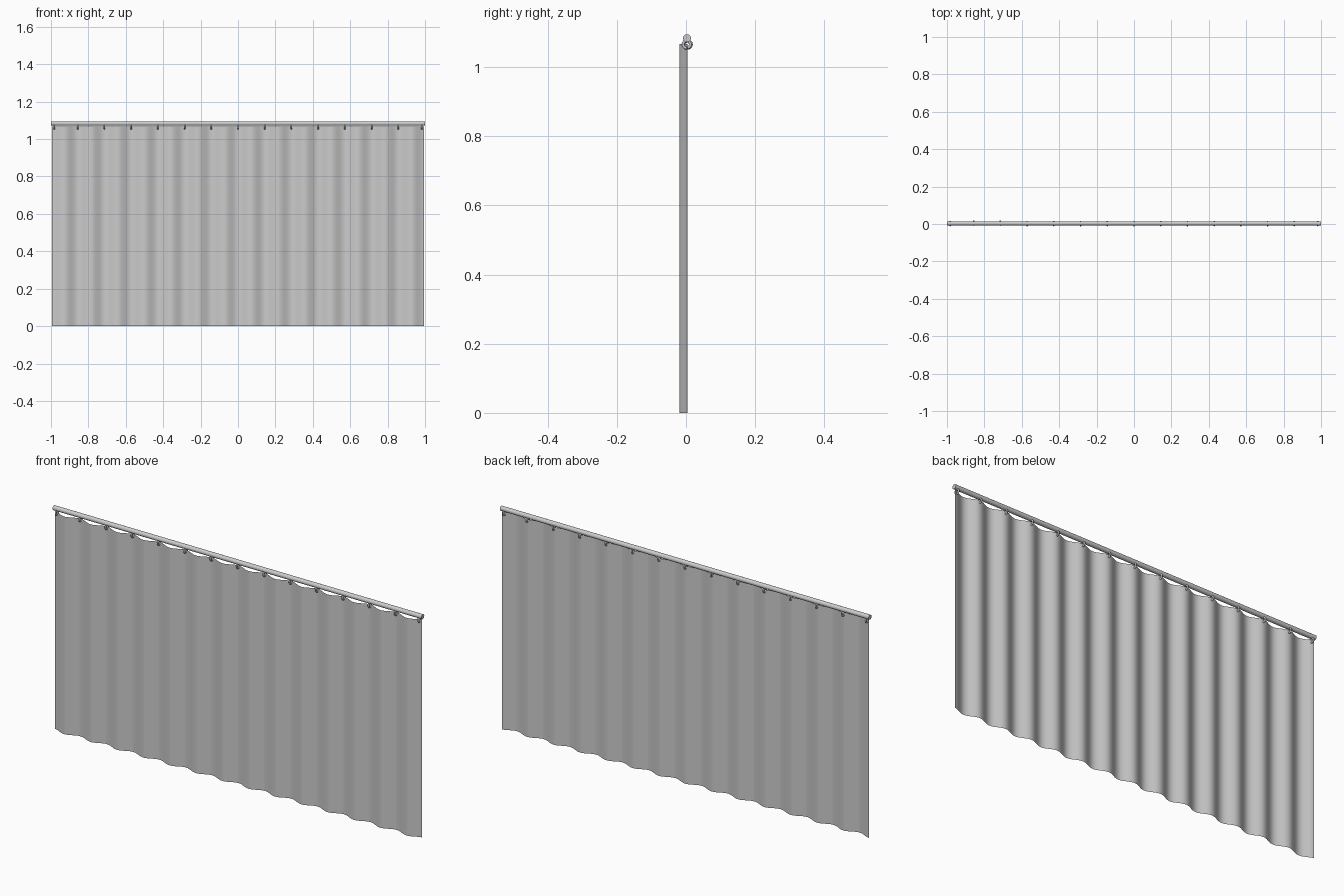
import bpy, bmesh, math

if "Cube" in bpy.data.objects:
    bpy.data.objects.remove(bpy.data.objects["Cube"])

PERIOD = 1 / 7          # one fold per ring
ROD_Y, ROD_Z, ROD_R = 0.003, 1.083, 0.0115


def smooth(obj):
    bpy.ops.object.select_all(action='DESELECT')
    obj.select_set(True)
    bpy.context.view_layer.objects.active = obj
    bpy.ops.object.shade_smooth_by_angle(angle=math.radians(40))


# curtain: a single wavy sheet, bulging forward between the rings
def fold_y(x):
    return -0.0075 + 0.0115 * math.cos(2 * math.pi * x / PERIOD)


bm = bmesh.new()
half, steps, prev = 0.995, 224, None
for i in range(steps + 1):
    x = -half + 2 * half * i / steps
    col = [bm.verts.new((x, fold_y(x), z)) for z in (0, 1.067)]
    if prev:
        bm.faces.new((prev[0], col[0], col[1], prev[1]))
    prev = col
mesh = bpy.data.meshes.new("curtain")
bm.to_mesh(mesh)
bm.free()
curtain = bpy.data.objects.new("curtain", mesh)
bpy.context.collection.objects.link(curtain)
smooth(curtain)

# rod
bpy.ops.mesh.primitive_cylinder_add(vertices=32, radius=ROD_R, depth=2,
                                    location=(0, ROD_Y, ROD_Z),
                                    rotation=(0, math.pi / 2, 0))
rod = bpy.context.object
rod.name = "curtain_rod"
smooth(rod)

# rings: the end ones sit slightly inward, two of them hang a little further back
for i in range(15):
    x = max(-0.983, min(0.983, (i - 7) * PERIOD))
    y = 0.005 if i in (1, 2) else 0.002
    bpy.ops.mesh.primitive_torus_add(major_radius=0.0105, minor_radius=0.0042,
                                     major_segments=24, minor_segments=10,
                                     location=(x, y, 1.065),
                                     rotation=(0, math.pi / 2, 0))
    ring = bpy.context.object
    ring.name = f"curtain_ring_{i + 1}"
    smooth(ring)
